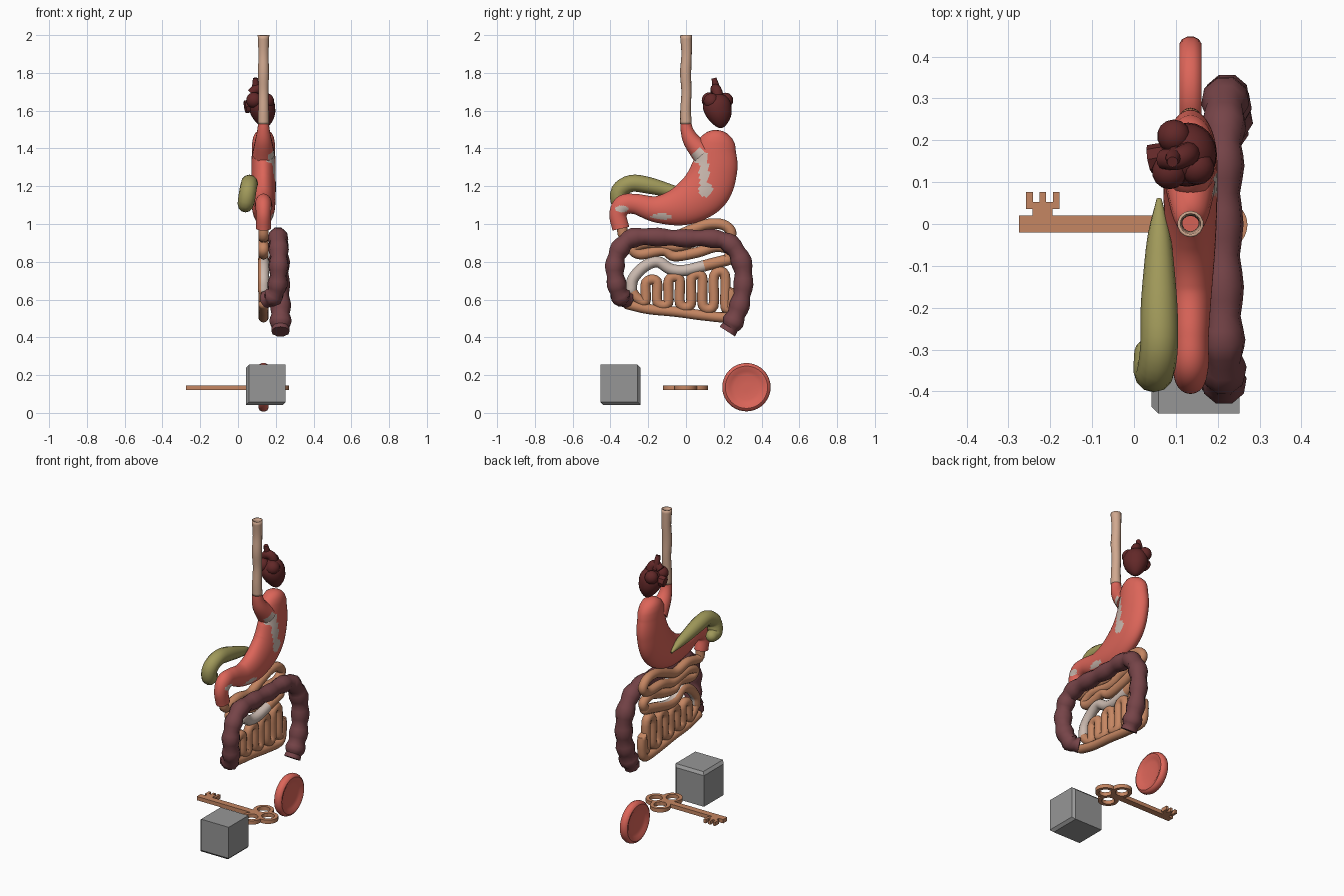
import bpy, bmesh, math
from mathutils import Vector, Matrix

if "Cube" in bpy.data.objects:
    bpy.data.objects.remove(bpy.data.objects["Cube"])


def material(name, rgb):
    m = bpy.data.materials.new(name)
    lin = [((c / 255 + 0.055) / 1.055) ** 2.4 for c in rgb]
    m.diffuse_color = (*lin, 1)
    m.use_nodes = True
    m.node_tree.nodes["Principled BSDF"].inputs["Base Color"].default_value = m.diffuse_color
    return m


RED = material("coral red", (220, 101, 89))
BEIGE = material("beige", (208, 168, 143))
PALE = material("pale grey pink", (203, 186, 176))
OLIVE = material("olive", (160, 153, 90))
MAUVE = material("mauve", (118, 68, 72))
MAROON = material("maroon", (98, 40, 40))
TAN = material("copper tan", (197, 134, 98))
GREY = material("grey", (150, 150, 150))


def finish(bm, name, mats, smooth=True):
    bmesh.ops.recalc_face_normals(bm, faces=bm.faces)
    me = bpy.data.meshes.new(name)
    bm.to_mesh(me)
    bm.free()
    ob = bpy.data.objects.new(name, me)
    bpy.context.collection.objects.link(ob)
    for m in mats:
        me.materials.append(m)
    if smooth:
        bpy.ops.object.select_all(action='DESELECT')
        ob.select_set(True)
        bpy.context.view_layer.objects.active = ob
        bpy.ops.object.shade_smooth_by_angle(angle=math.radians(40))
    return ob


def spline(pts, steps):
    """Catmull-Rom through (x, y, z, radius) points."""
    p = [Vector(q) for q in pts]
    p = [2 * p[0] - p[1]] + p + [2 * p[-1] - p[-2]]
    out = []
    for i in range(1, len(p) - 2):
        a, b, c, d = p[i - 1:i + 3]
        for k in range(steps):
            t = k / steps
            out.append(0.5 * (2 * b + (c - a) * t + (2 * a - 5 * b + 4 * c - d) * t * t
                              + (3 * b - a - 3 * c + d) * t ** 3))
    return out + [p[-2]]


def sweep(bm, pts, sides=14, steps=5, flat=None, bump=None, caps="", ref=(1, 0, 0), fill=True):
    """Round tube along a path; flat limits thickness along ref, caps S/E are rounded."""
    s = spline(pts, steps)
    ref = Vector(ref)
    pos, rad = [v.to_3d() for v in s], [v[3] for v in s]
    tan = [(pos[min(i + 1, len(s) - 1)] - pos[max(i - 1, 0)]).normalized() for i in range(len(s))]
    st = [(p, r * (bump(i) if bump else 1), t) for i, (p, r, t) in enumerate(zip(pos, rad, tan))]
    angles = [math.radians(a) for a in (20, 40, 60, 75, 86)]
    p0, r0, t0 = st[0]
    p1, r1, t1 = st[-1]
    if "S" in caps:
        st = [(p0 - t0 * r0 * math.sin(a), r0 * math.cos(a), t0) for a in reversed(angles)] + st
    if "E" in caps:
        st += [(p1 + t1 * r1 * math.sin(a), r1 * math.cos(a), t1) for a in angles]
    rings = []
    for p, r, t in st:
        n = t.cross(ref).normalized()
        b = n.cross(t)
        rb = r * flat / math.hypot(r, flat) if flat else r
        rings.append([bm.verts.new(p + n * r * math.cos(a) + b * rb * math.sin(a))
                      for a in (2 * math.pi * k / sides for k in range(sides))])
    for u, v in zip(rings, rings[1:]):
        for k in range(sides):
            j = (k + 1) % sides
            bm.faces.new((u[k], u[j], v[j], v[k]))
    if fill:
        bm.faces.new(rings[0])
        bm.faces.new(rings[-1])


def tube(name, pts, mats, smooth=True, **kw):
    bm = bmesh.new()
    sweep(bm, pts, **kw)
    return finish(bm, name, mats, smooth)


def box(bm, x0, x1, y0, y1, z0, z1):
    m = Matrix.Translation(((x0 + x1) / 2, (y0 + y1) / 2, (z0 + z1) / 2))
    bmesh.ops.create_cube(bm, size=1, matrix=m @ Matrix.Diagonal((x1 - x0, y1 - y0, z1 - z0, 1)))


def lathe(bm, prof, matrix, n=40, closed=False):
    """Revolve (radius, height) about local z."""
    rings = [[bm.verts.new(matrix @ Vector((r * math.cos(2 * math.pi * k / n),
                                            r * math.sin(2 * math.pi * k / n), h)))
              for k in range(n)] for r, h in prof]
    for u, v in zip(rings, rings[1:] + rings[:1] if closed else rings[1:]):
        for k in range(n):
            j = (k + 1) % n
            bm.faces.new((u[k], u[j], v[j], v[k]))
    if not closed:
        bm.faces.new(rings[0])
        bm.faces.new(rings[-1])


X = 0.135  # plane of the digestive tract


def flat_path(yz, r):
    return [(X, y, z, r) for y, z in yz]


# oesophagus: open tube with wall thickness
gullet = tube("oesophagus", [(X, 0, 2.0, .028), (X, 0.003, 1.9, .024), (X, -.002, 1.8, .026),
                             (X, .002, 1.7, .023), (X, -.002, 1.6, .025), (X, 0, 1.53, .027)],
              [BEIGE], fill=False)
wall = gullet.modifiers.new("wall", 'SOLIDIFY')
wall.thickness, wall.offset = .007, 0

# stomach: fundus, body, outlet bend and flared inlet
bm = bmesh.new()
sweep(bm, [(X, .158, 1.392, .106), (X, .15, 1.29, .122), (X, .10, 1.178, .13), (X, -.016, 1.10, .108),
           (X, -.15, 1.078, .072), (X, -.265, 1.105, .054), (X, -.33, 1.10, .054),
           (X, -.36, 1.05, .046), (X, -.345, .975, .045)],
      sides=48, steps=12, flat=.075, caps="S")
sweep(bm, [(X, -.002, 1.56, .027), (X, .004, 1.50, .033), (X, .03, 1.44, .045), (X, .09, 1.37, .06)])
bm.normal_update()
patches = [(.07, 1.36, .045, .038), (.095, 1.27, .026, .09), (.105, 1.18, .035, .035),
           (-.13, 1.04, .055, .016), (-.34, 1.08, .035, .018)]
for f in bm.faces:  # pale sheen on the outer side
    c = f.calc_center_median()
    if c.x > X + .02 and any(((c.y - a) / w) ** 2 + ((c.z - b) / h) ** 2 < 1 for a, b, w, h in patches):
        f.material_index = 1
finish(bm, "stomach", [RED, PALE])

# pancreas: tapered, hooked at the head
tube("pancreas", [(.06, .06, 1.13, .006), (.06, -.02, 1.16, .026), (.06, -.10, 1.18, .036),
                  (.06, -.20, 1.205, .044), (.06, -.29, 1.215, .045), (.052, -.352, 1.175, .045),
                  (.042, -.35, 1.11, .044), (.036, -.31, 1.10, .036)],
     [OLIVE], sides=12, steps=4, caps="E")

# small intestine: horizontal loops, pale row, upright loops, bottom run
upper = [(-.34, 1.0), (-.32, .93), (-.2, .95), (-.08, .93), (.03, .97), (.12, 1.0), (.2, .995), (.24, .95),
         (.19, .91), (.06, .91), (-.05, .88), (-.2, .90), (-.28, .87), (-.24, .84), (-.12, .86),
         (-.06, .83), (.06, .85), (.16, .88), (.235, .86), (.22, .81)]
tube("small_intestine_upper", flat_path(upper, .028), [TAN], caps="SE")
middle = [(.22, .81), (.12, .785), (.0, .755), (-.08, .76), (-.15, .80), (-.22, .775), (-.28, .71), (-.29, .65)]
bm = bmesh.new()
sweep(bm, flat_path(middle, .03), caps="SE")
for f in bm.faces:
    c = f.calc_center_median()
    f.material_index = int(c.x > X - .01 and c.y < .1)
finish(bm, "small_intestine_middle", [TAN, PALE])
lower = [(-.29, .65), (-.26, .61)]
for i in range(8):
    y = -.215 + i * .06
    lo, hi = .59 - .004 * i, .69 + .006 * i
    ends = (lo, hi) if i % 2 == 0 else (hi, lo)
    lower += [(y, ends[0]), (y + .004, ends[1])]
lower += [(.235, .57), (.245, .65), (.25, .58), (.225, .51), (.1, .515), (-.05, .535), (-.2, .55), (-.31, .575)]
tube("small_intestine_lower", flat_path(lower, .027), [TAN], caps="SE")

# large intestine: faceted, pouched frame around the loops
tube("large_intestine", [(.145, -.315, .60, .042), (.185, -.345, .615, .05), (.21, -.368, .68, .05),
                         (.215, -.378, .78, .05), (.215, -.35, .87, .05), (.212, -.28, .928, .05),
                         (.212, -.15, .932, .047), (.212, 0, .925, .046), (.212, .14, .925, .048),
                         (.214, .235, .895, .05), (.218, .295, .80, .053), (.222, .305, .68, .05),
                         (.225, .285, .57, .052), (.225, .25, .48, .055), (.225, .22, .43, .045)],
     [MAUVE], sides=9, steps=4, bump=lambda i: (1.1, 1.02, .9, 1.02)[i % 4])

# heart: pointed body, auricles and vessels
bm = bmesh.new()
body = bmesh.ops.create_uvsphere(bm, u_segments=24, v_segments=16, radius=1)["verts"]
for v in body:
    z = v.co.z
    s = 1 if z > 0 else 1 - .3 * z * z
    v.co = Vector((.127 + .07 * s * v.co.x + .014 * min(z, 0) * -1, .165 + .076 * s * v.co.y - .018 * min(z, 0),
                   1.615 + (.078 if z > 0 else .108) * z))
for c, r in [((.085, .125, 1.655), .042), ((.095, .21, 1.655), .04), ((.15, .135, 1.65), .042)]:
    bmesh.ops.create_uvsphere(bm, u_segments=14, v_segments=10, radius=r, matrix=Matrix.Translation(c))
sweep(bm, [(.13, .17, 1.65, .03), (.125, .165, 1.70, .028), (.10, .155, 1.715, .026),
           (.07, .155, 1.69, .024)], ref=(0, 1, 0), sides=12)
sweep(bm, [(.10, .165, 1.69, .022), (.094, .158, 1.73, .019), (.092, .148, 1.772, .013)], sides=12)
sweep(bm, [(.12, .16, 1.63, .035), (.07, .16, 1.625, .034), (.037, .155, 1.62, .034)], ref=(0, 0, 1), sides=8)
finish(bm, "heart", [MAROON])

# cube with six chamfered edges, away from the front upper right corner
bm = bmesh.new()
box(bm, .042, .252, -.453, -.24, .042, .255)
mid = Vector((.147, -.3465, .1485))


def sides_of(e):
    d = (e.verts[0].co + e.verts[1].co) / 2 - mid
    return [v > 0 for v in (d.x * (abs(d.x) > .05), -d.y, d.z) if abs(v) > .05]


bmesh.ops.bevel(bm, geom=[e for e in bm.edges if len(set(sides_of(e))) == 2],
                offset=.016, segments=1, affect='EDGES')
finish(bm, "cube", [GREY], smooth=False)

# key: shaft, bit with three teeth, trefoil bow
bm = bmesh.new()
Z0, Z1 = .121, .145
box(bm, -.275, .17, -.02, .02, Z0, Z1)
box(bm, -.243, -.195, .015, .038, Z0, Z1)
box(bm, -.258, -.178, .036, .053, Z0, Z1)
for x in (-.258, -.226, -.194):
    box(bm, x, x + .016, .05, .077, Z0, Z1)
for x, y in ((.14, .058), (.14, -.064), (.212, -.002)):
    lathe(bm, [(.037, -.012), (.059, -.012), (.059, .012), (.037, .012)],
          Matrix.Translation((x, y, .133)), closed=True)
finish(bm, "key", [TAN])

# blood cell: disc dished on both faces
half = [(.02, .010), (.065, .011), (.085, .016), (.098, .023), (.112, .026), (.122, .020), (.128, .008)]
bm = bmesh.new()
lathe(bm, half + [(r, -h) for r, h in reversed(half)],
      Matrix.Translation((X, .32, .136)) @ Matrix.Rotation(math.pi / 2, 4, 'Y'))
finish(bm, "blood_cell", [RED])
